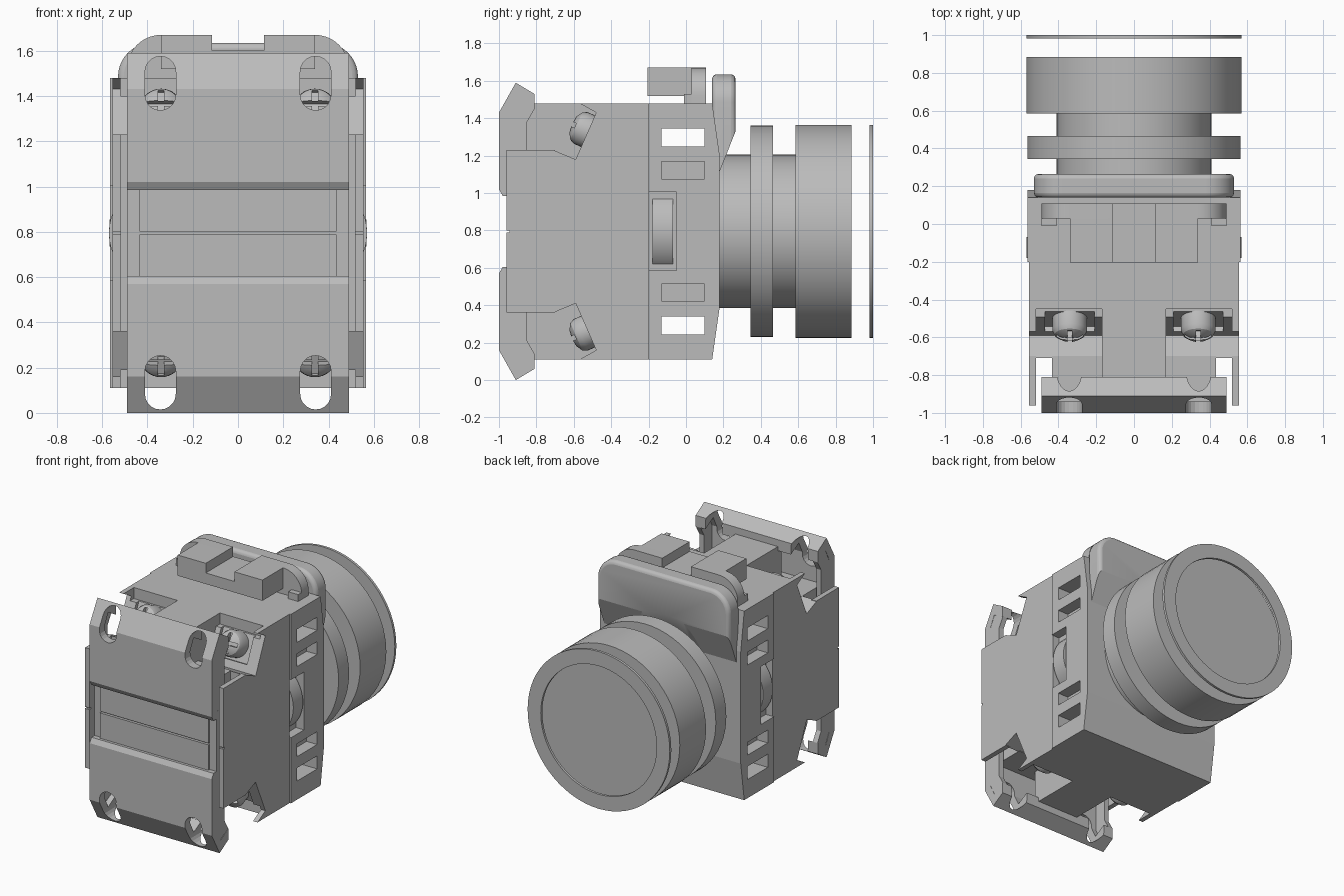
import bpy, bmesh, math
from mathutils import Matrix, Vector

cube = bpy.data.objects.get("Cube")
if cube:
    bpy.data.objects.remove(cube, do_unlink=True)

grey = bpy.data.materials.new("plain grey")
grey.use_nodes = True
tone = (0.5, 0.5, 0.5, 1)
grey.diffuse_color = tone
grey.node_tree.nodes["Principled BSDF"].inputs["Base Color"].default_value = tone

MID = 0.795  # height of the button axis and mirror line of the switch block


def finish(name, bm, smooth=False):
    bmesh.ops.recalc_face_normals(bm, faces=bm.faces)
    mesh = bpy.data.meshes.new(name)
    bm.to_mesh(mesh)
    bm.free()
    mesh.materials.append(grey)
    ob = bpy.data.objects.new(name, mesh)
    bpy.context.collection.objects.link(ob)
    if smooth:
        bpy.ops.object.select_all(action='DESELECT')
        ob.select_set(True)
        bpy.context.view_layer.objects.active = ob
        bpy.ops.object.shade_smooth_by_angle(angle=math.radians(30))
    return ob


def prism(name, pts, axis, a, b, smooth=False):
    """Extrude a (y,z) profile along x, or an (x,z) profile along y."""
    bm = bmesh.new()
    place = (lambda p, t: (t, p[0], p[1])) if axis == 'x' else (lambda p, t: (p[0], t, p[1]))
    face = bm.faces.new([bm.verts.new(place(p, a)) for p in pts])
    ext = bmesh.ops.extrude_face_region(bm, geom=[face])
    shift = Vector(place((0, 0), b - a))
    bmesh.ops.translate(bm, vec=shift, verts=[v for v in ext["geom"] if isinstance(v, bmesh.types.BMVert)])
    return finish(name, bm, smooth)


def box(name, x, y, z, matrix=None):
    ob = prism(name, [(y[0], z[0]), (y[1], z[0]), (y[1], z[1]), (y[0], z[1])], 'x', *x)
    if matrix:
        ob.data.transform(matrix)
    return ob


def lathe(name, pts, matrix, steps=64):
    """Spin an (r, y) profile round the y axis."""
    bm = bmesh.new()
    vs = [bm.verts.new((r, y, 0)) for r, y in pts]
    es = [bm.edges.new(pair) for pair in zip(vs, vs[1:])]
    bmesh.ops.spin(bm, geom=vs + es, cent=(0, 0, 0), axis=(0, 1, 0), angle=math.tau, steps=steps)
    bmesh.ops.remove_doubles(bm, verts=bm.verts, dist=0.0001)
    ob = finish(name, bm, True)
    ob.data.transform(matrix)
    return ob


def cut(ob, *cutters):
    for c in cutters:
        c.hide_render = True
        mod = ob.modifiers.new("cut", 'BOOLEAN')
        mod.operation, mod.solver, mod.object = 'DIFFERENCE', 'EXACT', c
        bpy.context.view_layer.update()
        mesh = bpy.data.meshes.new_from_object(ob.evaluated_get(bpy.context.evaluated_depsgraph_get()))
        ob.modifiers.clear()
        ob.data = mesh
        bpy.data.objects.remove(c, do_unlink=True)


def flip(pts, lower):
    return [(y, 2 * MID - z) for y, z in pts] if lower else pts


def span(lo, hi, lower):
    return (2 * MID - hi, 2 * MID - lo) if lower else (lo, hi)


def side(a, b, s):
    return tuple(sorted((s * a, s * b)))


def arc(cx, cz, r, a0, a1, n=10):
    return [(cx + r * math.cos(math.radians(a0 + (a1 - a0) * i / n)),
             cz + r * math.sin(math.radians(a0 + (a1 - a0) * i / n))) for i in range(n + 1)]


axis = Matrix.Translation((0, 0, MID))

# Push button: neck, collar, cap and the separate thin bezel ring
lathe("button", [(0, 0.1), (0.41, 0.1), (0.41, 0.345), (0.565, 0.345), (0.565, 0.465), (0.41, 0.465),
                 (0.41, 0.585), (0.57, 0.585), (0.57, 0.885), (0, 0.885)], axis)
lathe("bezel_ring", [(0.465, 0.982), (0.57, 0.982), (0.57, 1.0), (0.465, 1.0), (0.465, 0.982)], axis)

# Rear housing with side slots and wheel recesses
housing = prism("rear_housing", [(-0.2, 0.11), (0.14, 0.11), (0.18, 0.39), (0.18, 1.2), (0.14, 1.48), (-0.2, 1.48)],
                'x', -0.565, 0.565)
for lower in (False, True):
    cut(housing, box("slot", (-1, 1), (-0.13, 0.1), span(1.25, 1.345, lower)))
    for s in (-1, 1):
        cut(housing, box("slot", side(0.48, 0.7, s), (-0.13, 0.1), span(1.075, 1.168, lower)))
for s in (-1, 1):
    cut(housing, box("recess", side(0.5, 0.7, s), (-0.25, -0.05), (0.585, 1.005)))
    lathe("side_wheel", [(0, -0.18), (0.25, -0.18), (0.25, -0.07), (0, -0.07)],
          Matrix.Translation((s * 0.32, 0, MID)), 48)

# Switch block with slanted terminal faces at top and bottom
half = [(-0.2, 1.48), (-0.57, 1.48), (-0.48, 1.43), (-0.59, 1.18), (-0.71, 1.23)]
block = prism("switch_block", half + flip(half, True)[::-1], 'x', -0.555, 0.555)
tilt = math.radians(23.7)
for lower in (False, True):
    for s in (-1, 1):
        x = side(0.17, 0.52, s)
        cut(block, box("pocket", x, (-0.65, -0.45), span(1.4, 1.6, lower)))
        z = 2 * MID - 1.33 if lower else 1.33
        place = Matrix.Translation((s * 0.34, -0.522, z)) @ Matrix.Rotation(tilt if lower else -tilt, 4, 'X')
        cut(block, box("terminal_recess", (-0.13, 0.13), (-0.1, 0.025), (-0.11, 0.11), place))
        # Domed cross-head screw
        screw = lathe("terminal_screw", [(0, 0.03), (0.092, 0.03), (0.092, -0.045), (0.08, -0.07),
                                         (0.05, -0.09), (0, -0.097)], place, 32)
        cut(screw, box("groove", (-0.07, 0.07), (-0.2, -0.055), (-0.013, 0.013), place),
            box("groove", (-0.013, 0.013), (-0.2, -0.055), (-0.07, 0.07), place))

# Front core with a centre groove, spine and thin side cheeks
core = box("front_core", (-0.435, 0.435), (-0.96, -0.7), (0.36, 1.23))
cut(core, box("groove", (-1, 1), (-1.1, -0.94), (MID - 0.006, MID + 0.006)))
box("centre_spine", (-0.17, 0.17), (-0.85, -0.4), (0.11, 1.48))
for s in (-1, 1):
    cheek = box("side_cheek", side(0.518, 0.555, s), (-0.96, -0.7), (0.36, 1.23))
    cut(cheek, box("groove", (-1, 1), (-1.1, -0.945), (MID - 0.006, MID + 0.006)))
    box("front_strip", side(0.435, 0.49, s), (-0.945, -0.83), (0.55, 1.04))

# Bent front covers with slotted screw openings and end ribs
outer = [(-0.98, 0.985), (-1.0, 1.02), (-1.0, 1.43), (-0.91, 1.59), (-0.81, 1.53), (-0.81, 1.45)]
for lower in (False, True):
    cover = prism("front_cover", flip(outer + [(-0.9, 1.5), (-0.94, 1.42), (-0.94, 0.985)], lower), 'x', -0.49, 0.49)
    for s in (-1, 1):
        lo, hi = span(1.405, 1.507, lower)
        slot = arc(s * 0.343, hi, 0.068, 0, 180) + arc(s * 0.343, lo, 0.068, 180, 360)
        cut(cover, prism("slot", slot, 'y', -1.2, -0.7))
        prism("cover_rib", flip(outer + [(-0.85, 1.38), (-0.85, 0.985)], lower), 'x', *side(0.45, 0.488, s))

# Locking lever on top: two raised blocks with a low middle and rounded lug
notch = [(0.115, 1.67), (0.115, 1.6), (-0.115, 1.6), (-0.115, 1.67)]
prism("lever_plate", [(-0.34, 1.52), (0.34, 1.52), (0.34, 1.67)] + notch + [(-0.34, 1.67)], 'y', -0.205, 0.03)
prism("lever_lug", [(-0.49, 1.45), (0.49, 1.45)] + arc(0.34, 1.52, 0.15, 0, 90) + notch
      + arc(-0.34, 1.52, 0.15, 90, 180), 'y', 0.03, 0.108, True)
for s in (-1, 1):
    box("lever_hook", side(0.41, 0.49, s), (-0.01, 0.03), (1.47, 1.53))

# Rounded hood above the button, arched over the neck
hood = prism("hood", [(-0.53, 1.0), (0.53, 1.0)] + arc(0.38, 1.485, 0.15, 0, 90) + arc(-0.38, 1.485, 0.15, 90, 180),
             'y', 0.14, 0.265, True)
bevel = hood.modifiers.new("soft edge", 'BEVEL')
bevel.width, bevel.segments, bevel.limit_method = 0.025, 3, 'ANGLE'
bevel.angle_limit = math.radians(50)
cut(hood, prism("slope", [(0.162, 1.07), (0.265, 1.33), (0.4, 1.33), (0.4, 0.8), (0.1, 0.8), (0.1, 1.07)], 'x', -1, 1),
    lathe("arch", [(0, 0.1), (0.41, 0.1), (0.41, 0.18), (0.56, 0.265), (0.65, 0.32), (0, 0.32)], axis))
